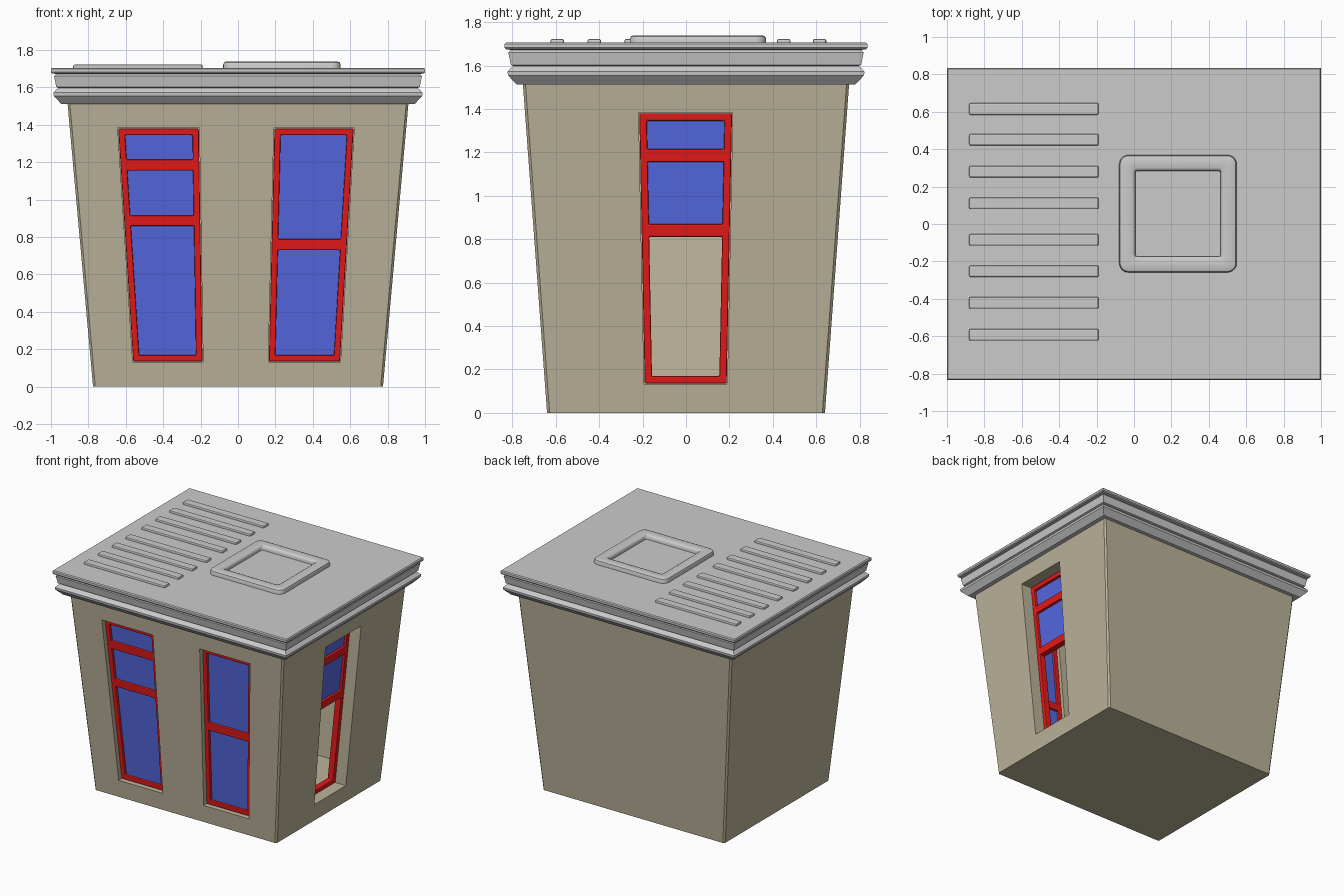
import bpy, bmesh, math
from mathutils import Vector

if "Cube" in bpy.data.objects:
    bpy.data.objects.remove(bpy.data.objects["Cube"])


def material(name, rgb):
    m = bpy.data.materials.new(name)
    m.diffuse_color = (*rgb, 1)
    m.use_nodes = True
    m.node_tree.nodes["Principled BSDF"].inputs["Base Color"].default_value = m.diffuse_color
    return m


BEIGE = material("beige_wall", (0.5, 0.45, 0.32))
RED = material("red_frame", (0.8, 0.01, 0.01))
BLUE = material("blue_glass", (0.09, 0.14, 0.75))


def finish(bm, name, mat=None, bevel=0):
    bmesh.ops.recalc_face_normals(bm, faces=bm.faces)
    me = bpy.data.meshes.new(name)
    bm.to_mesh(me)
    bm.free()
    ob = bpy.data.objects.new(name, me)
    bpy.context.collection.objects.link(ob)
    if mat:
        me.materials.append(mat)
    if bevel:
        b = ob.modifiers.new("bevel", 'BEVEL')
        b.width, b.segments, b.limit_method = bevel, 2, 'ANGLE'
    return ob


def rect(hx, hy, z, r=0, n=1, c=(0, 0)):
    """Rectangle ring, optionally with rounded corners."""
    if not r:
        return [(c[0] + sx * hx, c[1] + sy * hy, z) for sx, sy in ((1, 1), (-1, 1), (-1, -1), (1, -1))]
    pts = []
    for k, (sx, sy) in enumerate(((1, 1), (-1, 1), (-1, -1), (1, -1))):
        for i in range(n + 1):
            a = math.pi / 2 * (k + i / n)
            pts.append((c[0] + sx * (hx - r) + r * math.cos(a), c[1] + sy * (hy - r) + r * math.sin(a), z))
    return pts


def loft(name, rings, mat=None, closed=False, bevel=0):
    """Skin a list of rings; closed joins last to first, otherwise the ends are capped."""
    bm = bmesh.new()
    vs = [[bm.verts.new(p) for p in ring] for ring in rings]
    n = len(vs[0])
    for a, b in list(zip(vs, vs[1:])) + ([(vs[-1], vs[0])] if closed else []):
        for i in range(n):
            bm.faces.new((a[i], a[(i + 1) % n], b[(i + 1) % n], b[i]))
    if not closed:
        bm.faces.new(vs[0])
        bm.faces.new(vs[-1])
    return finish(bm, name, mat, bevel)


# Wall geometry: half sizes grow with height
def half_x(z):
    return 0.775 + 0.09 * z


def half_y(z):
    return 0.64 + 0.0735 * z


def on_wall(side, u, z, d):
    """Point on the front or right wall, sunk inward by d."""
    if side == "front":
        return Vector((u, -half_y(z) + d, z))
    return Vector((half_x(z) - d, u, z))


def panel(name, side, cols, rows, holes, d, depth, mat=None, bevel=0):
    """Grid panel on a wall; cols are (u at bottom, u at top), holes are cells left open."""
    z0, z1 = 0.135, 1.38
    bm = bmesh.new()
    grid = [[bm.verts.new(on_wall(side, b + (t - b) * (z - z0) / (z1 - z0), z, d)) for b, t in cols] for z in rows]
    for j in range(len(rows) - 1):
        for i in range(len(cols) - 1):
            if (i, j) not in holes:
                bm.faces.new((grid[j][i], grid[j][i + 1], grid[j + 1][i + 1], grid[j + 1][i]))
    ext = bmesh.ops.extrude_face_region(bm, geom=bm.faces[:], use_keep_orig=True)
    move = Vector((0, depth, 0)) if side == "front" else Vector((-depth, 0, 0))
    bmesh.ops.translate(bm, vec=move, verts=[g for g in ext["geom"] if isinstance(g, bmesh.types.BMVert)])
    return finish(bm, name, mat, bevel)


# Tapered hollow body
body = loft("body", [rect(half_x(z), half_y(z), z, 0.012) for z in (0, 1.52)], BEIGE)
cutters = [loft("room_cutter", [rect(half_x(z) - 0.12, half_y(z) - 0.10, z) for z in (0.1, 1.46)])]

# Windows: name, side, (left, right) at bottom, at top, row heights, glazed cells, recess
windows = [
    ("front_left_window", "front", (-0.56, -0.19), (-0.64, -0.21),
     (0.135, 0.17, 0.86, 0.915, 1.155, 1.215, 1.345, 1.38), (1, 3, 5), 0.03),
    ("front_right_window", "front", (0.165, 0.545), (0.195, 0.618),
     (0.135, 0.17, 0.73, 0.79, 1.345, 1.38), (1, 3), 0.03),
    ("side_doorway", "right", (-0.19, 0.187), (-0.215, 0.212),
     (0.135, 0.17, 0.81, 0.87, 1.155, 1.215, 1.345, 1.38), (3, 5), 0.085),
]
w = 0.034
for name, side, (bl, br), (tl, tr), rows, glazed, recess in windows:
    cols = [(bl, tl), (bl + w, tl + w), (br - w, tr - w), (br, tr)]
    holes = {(1, j) for j in range(1, len(rows) - 1, 2)}
    panel(name + "_frame", side, cols, rows, holes, recess, 0.05, RED, 0.006)
    e = 0.01
    for j in glazed:
        gcols = [(bl + w - e, tl + w - e), (br - w + e, tr - w + e)]
        panel(name + "_glass", side, gcols, (rows[j] - e, rows[j + 1] + e), (), recess + 0.02, 0.012, BLUE)
    m = 0.003
    ocols = [(bl - m, tl - m), (br + m, tr + m)]
    cutters.append(panel(name + "_cutter", side, ocols, (0.135 - m, 1.38 + m), (), -0.1, 0.4))

# Carve the room and the openings
bpy.context.view_layer.objects.active = body
for c in cutters:
    b = body.modifiers.new("cut", 'BOOLEAN')
    b.operation, b.solver, b.object = 'DIFFERENCE', 'EXACT', c
    bpy.ops.object.modifier_apply(modifier=b.name)
    bpy.data.objects.remove(c)

# Moulded roof: (half depth, height) profile
profile = [(0.78, 1.512), (0.82, 1.555), (0.822, 1.572), (0.805, 1.59), (0.795, 1.598), (0.807, 1.603),
           (0.818, 1.66), (0.808, 1.672), (0.829, 1.675), (0.835, 1.682), (0.835, 1.698), (0.829, 1.705)]
loft("roof", [rect(h + 0.165, h, z) for h, z in profile])

# Roof vents
for k, y in enumerate((0.615, 0.45, 0.28, 0.11, -0.085, -0.253, -0.422, -0.593)):
    loft(f"roof_vent_{k + 1}", [rect(0.346, 0.031, z, c=(-0.535, y)) for z in (1.69, 1.722)], bevel=0.008)

# Roof hatch rim
c = (0.235, 0.055)
hatch = [(0.314, 0.05, 1.695), (0.314, 0.05, 1.722), (0.309, 0.045, 1.734), (0.297, 0.035, 1.739),
         (0.245, 0.02, 1.739), (0.234, 0.016, 1.734), (0.228, 0.012, 1.722), (0.228, 0.012, 1.695)]
rim = loft("roof_hatch_rim", [rect(h, h, z, r, 5, c) for h, r, z in hatch], closed=True)
bpy.ops.object.select_all(action='DESELECT')
rim.select_set(True)
bpy.context.view_layer.objects.active = rim
bpy.ops.object.shade_smooth_by_angle(angle=math.radians(40))
